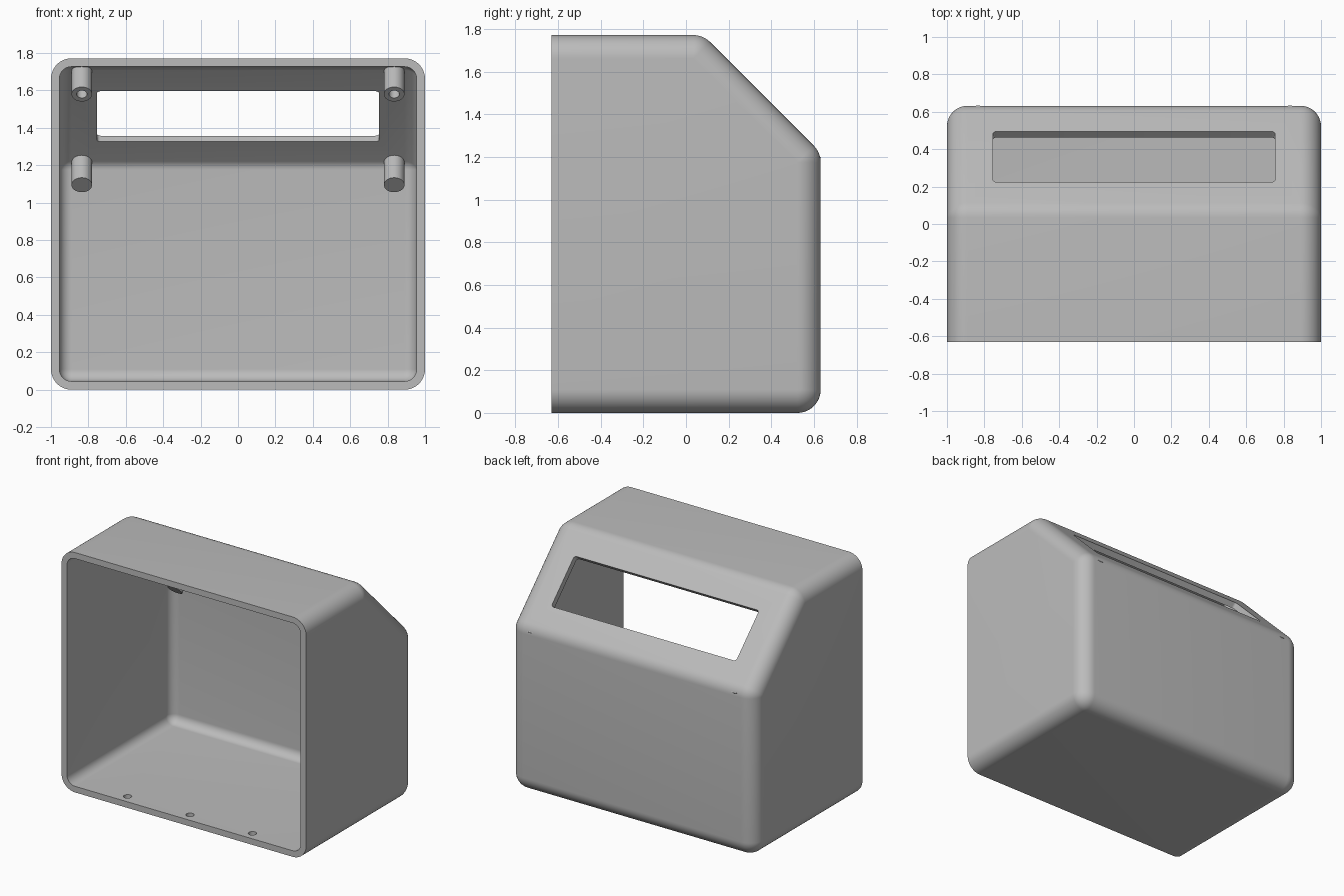
import bpy, bmesh
from math import radians, sqrt
from mathutils import Matrix, Vector

if "Cube" in bpy.data.objects:
    bpy.data.objects.remove(bpy.data.objects["Cube"])

FRONT, WALL, RADIUS = -0.632, 0.045, 0.11
TILT = Matrix.Rotation(radians(-45), 4, "X")    # local z = outward from the slope
SLOPE_SUM = 1.853                               # outer slope: y + z
INNER_SUM = SLOPE_SUM - WALL * sqrt(2)

grey = bpy.data.materials.new("light grey")
grey.use_nodes = True
grey.diffuse_color = (0.5, 0.5, 0.5, 1)
grey.node_tree.nodes["Principled BSDF"].inputs["Base Color"].default_value = grey.diffuse_color


def make_object(name, bm):
    bmesh.ops.recalc_face_normals(bm, faces=bm.faces)
    mesh = bpy.data.meshes.new(name)
    bm.to_mesh(mesh)
    bm.free()
    mesh.materials.append(grey)
    obj = bpy.data.objects.new(name, mesh)
    bpy.context.collection.objects.link(obj)
    return obj


def rounded_body(name, radius, trim):
    """Hull of spheres on the body's core corners, optionally cut flat in front."""
    bm = bmesh.new()
    core = [(-1, 0.11), (0.522, 0.11), (0.522, 1.175), (0.035, 1.662), (-1, 1.662)]
    for x in (-1 + RADIUS, 1 - RADIUS):
        for y, z in core:
            place = Matrix.Translation((x, y, z)) @ Matrix.Rotation(radians(90), 4, "Y")
            bmesh.ops.create_uvsphere(bm, u_segments=48, v_segments=24, radius=radius, matrix=place)
    points = [v.co.copy() for v in bm.verts]
    bm.free()
    bm = bmesh.new()
    for p in points:
        bm.verts.new(p)
    bmesh.ops.convex_hull(bm, input=bm.verts)
    bmesh.ops.delete(bm, geom=[v for v in bm.verts if not v.link_faces], context="VERTS")
    bmesh.ops.dissolve_limit(bm, angle_limit=radians(0.5), verts=bm.verts, edges=bm.edges)
    if trim:
        bmesh.ops.bisect_plane(bm, geom=bm.verts[:] + bm.edges[:] + bm.faces[:],
                               plane_co=(0, FRONT, 0), plane_no=(0, -1, 0), clear_outer=True)
        bmesh.ops.holes_fill(bm, edges=[e for e in bm.edges if e.is_boundary])
    return make_object(name, bm)


def cylinder(name, radius, low, high, matrix):
    bm = bmesh.new()
    bmesh.ops.create_cone(bm, cap_ends=True, segments=32, radius1=radius, radius2=radius,
                          depth=high - low,
                          matrix=matrix @ Matrix.Translation((0, 0, (low + high) / 2)))
    return make_object(name, bm)


def cut(target, cutter):
    mod = target.modifiers.new("cut", "BOOLEAN")
    mod.operation, mod.solver, mod.object = "DIFFERENCE", "EXACT", cutter
    bpy.context.view_layer.objects.active = target
    bpy.ops.object.modifier_apply(modifier=mod.name)
    bpy.data.objects.remove(cutter)


def smooth(obj):
    bpy.ops.object.select_all(action="DESELECT")
    obj.select_set(True)
    bpy.context.view_layer.objects.active = obj
    bpy.ops.object.shade_smooth_by_angle(angle=radians(25))


# Hollow housing, open at the front
housing = rounded_body("housing", RADIUS, True)
cut(housing, rounded_body("cavity", RADIUS - WALL, False))

# Display window through the slope, with rounded corners
bm = bmesh.new()
bmesh.ops.create_cube(bm, size=1, matrix=Matrix.Diagonal((1.51, 0.382, 0.3, 1)))
upright = [e for e in bm.edges if abs(e.verts[0].co.z - e.verts[1].co.z) > 0.1]
bmesh.ops.bevel(bm, geom=upright, offset=0.02, segments=5, profile=0.5, affect="EDGES")
bm.transform(Matrix.Translation((0, 0.36, SLOPE_SUM - 0.36)) @ TILT)
cut(housing, make_object("window", bm))

# Blind screw holes in the floor near the opening
for x in (-0.51, 0, 0.51):
    cut(housing, cylinder("screw_hole", 0.028, 0.012, 0.1, Matrix.Translation((x, -0.56, 0))))
smooth(housing)

# Mounting posts behind the slope; the upper pair is drilled
for side, x in (("left", 0.835), ("right", -0.835)):
    for level, z in (("upper", 1.70), ("lower", 1.215)):
        place = Matrix.Translation((x, INNER_SUM - z, z)) @ TILT
        post = cylinder(f"{level}_{side}_post", 0.055, -0.17, 0.028, place)
        if level == "upper":
            cut(post, cylinder("post_hole", 0.028, -0.3, -0.02, place))
        smooth(post)
